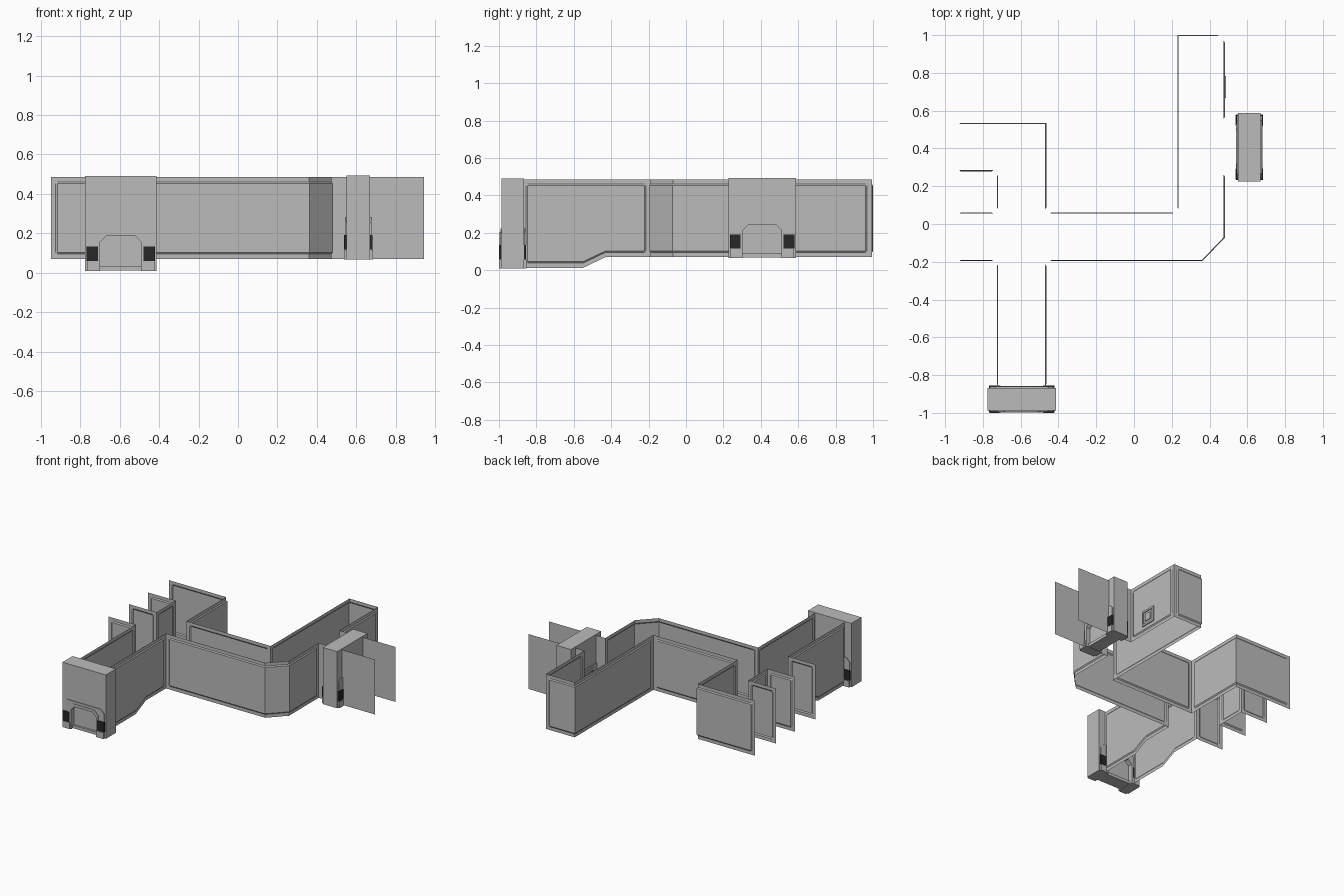
import bpy, bmesh
from math import radians
from mathutils import Matrix, Vector

cube = bpy.data.objects.get("Cube")
if cube:
    bpy.data.objects.remove(cube, do_unlink=True)


def material(name, value):
    mat = bpy.data.materials.new(name)
    mat.use_nodes = True
    color = (value, value, value, 1)
    mat.diffuse_color = color
    mat.node_tree.nodes["Principled BSDF"].inputs["Base Color"].default_value = color
    return mat


GREY = material("light grey", 0.5)
DARK = material("dark grey", 0.02)
FLOOR, TOP = 0.07, 0.485
MARGIN, STEP, DEPTH = 0.025, 0.008, 0.006


def finish(name, bm, mat, matrix=Matrix()):
    bmesh.ops.remove_doubles(bm, verts=bm.verts, dist=0.0002)
    bm.transform(matrix)
    mesh = bpy.data.meshes.new(name)
    bm.to_mesh(mesh)
    bm.free()
    mesh.materials.append(mat)
    obj = bpy.data.objects.new(name, mesh)
    bpy.context.collection.objects.link(obj)
    return obj


def box(name, center, size, mat, matrix=Matrix()):
    bm = bmesh.new()
    bmesh.ops.create_cube(bm, size=1)
    bm.transform(Matrix.Translation(center) @ Matrix.Diagonal((*size, 1)))
    return finish(name, bm, mat, matrix)


def wall(name, path):
    """Thin wall along a path, its panel pushed out to the left of travel."""
    pts = [Vector(p if len(p) == 3 else (*p, FLOOR)) for p in path]
    dirs = []
    for a, b in zip(pts, pts[1:]):
        d = b - a
        d.z = 0
        dirs.append(d.normalized())
    normals = [Vector((-d.y, d.x, 0)) for d in dirs]

    # Columns hold a point, an outward offset and whether the panel is raised
    cols = [(pts[0], Vector(), 0), (pts[0] + dirs[0] * MARGIN, Vector(), 0),
            (pts[0] + dirs[0] * (MARGIN + STEP), normals[0] * DEPTH, 1)]
    for i in range(1, len(pts) - 1):
        n = normals[i - 1] + normals[i]
        cols.append((pts[i], n * (DEPTH * 2 / n.length_squared), 1))
    cols += [(pts[-1] - dirs[-1] * (MARGIN + STEP), normals[-1] * DEPTH, 1),
             (pts[-1] - dirs[-1] * MARGIN, Vector(), 0), (pts[-1], Vector(), 0)]

    bm = bmesh.new()
    grid = []
    for p, off, raised in cols:
        rows = [(p.z, 0), (p.z + MARGIN, 0), (p.z + MARGIN + STEP, raised),
                (TOP - MARGIN - STEP, raised), (TOP - MARGIN, 0), (TOP, 0)]
        grid.append([bm.verts.new((p.x + off.x * r, p.y + off.y * r, z))
                     for z, r in rows])
    for a, b in zip(grid, grid[1:]):
        for k in range(len(a) - 1):
            bm.faces.new((a[k], a[k + 1], b[k + 1], b[k]))
    finish(name, bm, GREY)


def arch(name, half, top, chamfer, depth, matrix, opening=0.112, crown=0.185, cut=0.03):
    """Slab across x with a chamfered doorway cut up from its base."""
    side = [(opening - cut, crown), (opening, crown - cut), (opening, 0),
            (half, 0), (half, top - chamfer), (half - chamfer, top)]
    if not chamfer:
        side.pop()
    outline = side + [(-x, z) for x, z in reversed(side)]
    bm = bmesh.new()
    face = bm.faces.new([bm.verts.new((x, -depth, z)) for x, z in outline])
    new = bmesh.ops.extrude_face_region(bm, geom=[face])["geom"]
    bmesh.ops.translate(bm, vec=(0, depth * 2, 0),
                        verts=[v for v in new if isinstance(v, bmesh.types.BMVert)])
    bmesh.ops.recalc_face_normals(bm, faces=bm.faces)
    return finish(name, bm, GREY, matrix)


def doorway(prefix, matrix, height):
    arch(prefix + "_door_block", 0.181, height, 0, 0.06, matrix)
    arch(prefix + "_door_surround", 0.168, 0.215, 0.028, 0.066, matrix)
    arch(prefix + "_door_lip", 0.122, 0.197, 0.034, 0.07, matrix, 0.104, 0.177)
    box(prefix + "_door_leaf", (0, 0, 0.094), (0.222, 0.07, 0.184), GREY, matrix)
    box(prefix + "_door_sill", (0, 0, 0.013), (0.222, 0.1, 0.022), GREY, matrix)
    for side, s in (("left", 1), ("right", -1)):
        box(f"{prefix}_{side}_foot", (s * 0.142, 0, 0.024), (0.058, 0.146, 0.048), GREY, matrix)
        box(f"{prefix}_{side}_pad", (s * 0.144, 0, 0.088), (0.058, 0.144, 0.075), DARK, matrix)


# Corridor walls, each drawn with the corridor on its right-hand side
W, L, R = -0.95, -0.72, -0.47
E0, E1 = 0.235, 0.475
S, M, N1, N2, BACK = -0.19, 0.055, 0.285, 0.53, 0.994
D0, D1 = 0.285, 0.533

wall("west_outer_wall", [(W, N2), (R, N2), (R, M)])
wall("middle_north_wall", [(R, M), (E0, M)])
wall("north_arm_wall", [(E0, M), (E0, BACK), (E1, BACK)])
wall("east_upper_wall", [(E1, BACK), (E1, D1)])
wall("east_corner_wall", [(E1, D0), (E1, -0.07), (0.36, S), (R, S)])
wall("west_south_wall", [(L, S), (W, S)])
wall("west_middle_wall", [(W, M), (L, M)])
wall("west_link_wall", [(L, M), (L, N1)])
wall("west_inner_wall", [(L, N1), (W, N1)])

# Front corridor walls drop to a lower floor near the door
drop = [(S, FLOOR), (-0.43, FLOOR), (-0.55, 0.013), (-0.88, 0.013)]
wall("front_left_wall", [(R, y, z) for y, z in drop])
wall("front_right_wall", [(L, y, z) for y, z in reversed(drop)])

# Plain passage sides running through the east door
for label, y in (("front", D0), ("back", D1)):
    bm = bmesh.new()
    bm.faces.new([bm.verts.new(p) for p in (
        (E1, y, FLOOR), (0.945, y, FLOOR), (0.945, y, TOP), (E1, y, TOP))])
    finish(f"passage_{label}_side", bm, GREY)

# Two armoured doorways
doorway("front", Matrix.Translation((-0.595, -0.927, 0.008)), 0.483)
doorway("east", Matrix.Translation((0.611, 0.407, 0.066))
        @ Matrix.Rotation(radians(90), 4, "Z"), 0.428)

# Square wall hatch of a raised rim and a centre button
for s in (1, -1):
    box("hatch_rim_side", (0.482, 0.725 + s * 0.052, 0.187), (0.012, 0.014, 0.118), GREY)
    box("hatch_rim_bar", (0.482, 0.725, 0.187 + s * 0.052), (0.012, 0.09, 0.014), GREY)
box("hatch_button", (0.482, 0.725, 0.187), (0.01, 0.052, 0.054), GREY)
